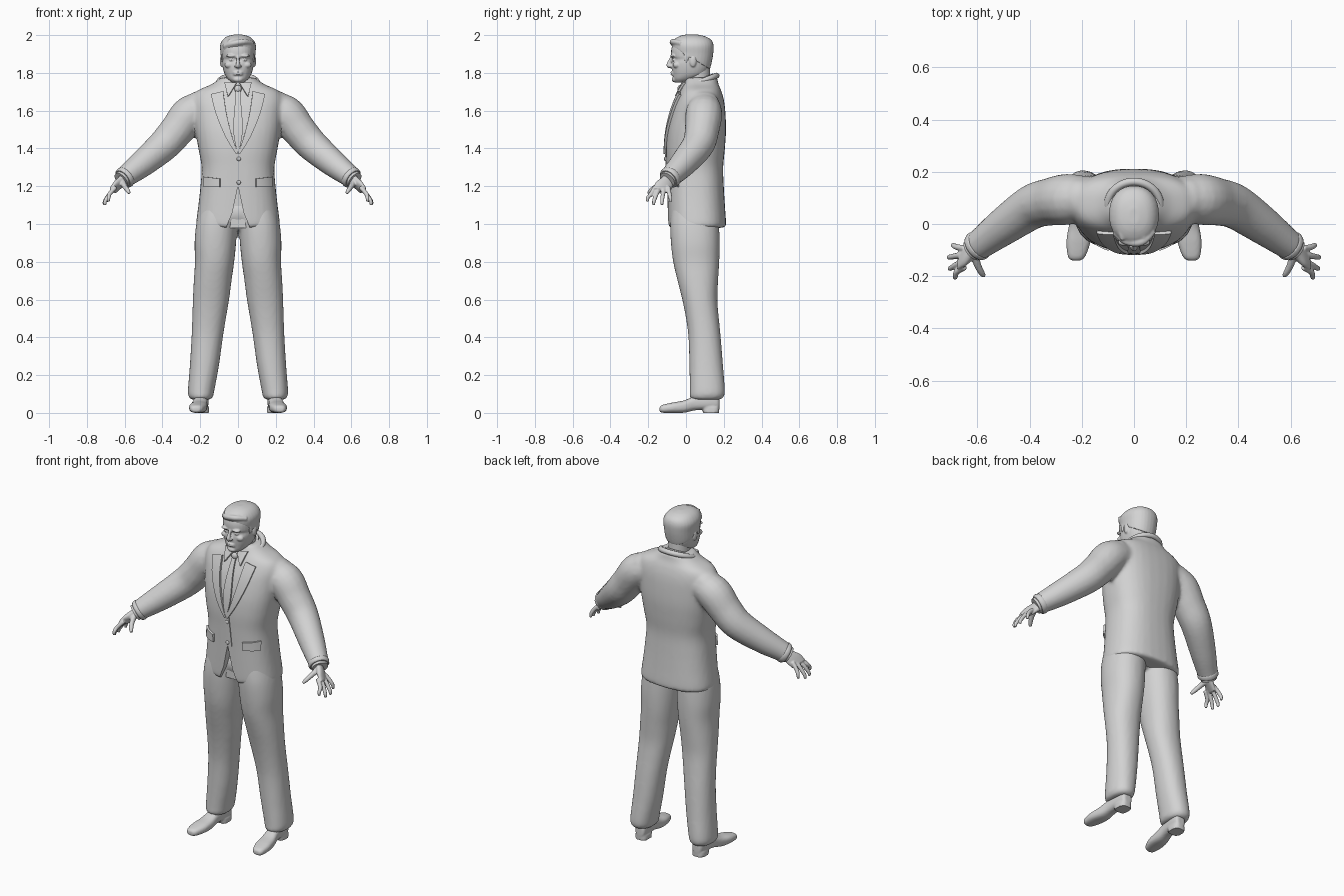
import bpy, bmesh, math
from mathutils import Vector, Matrix
from mathutils.bvhtree import BVHTree

cube = bpy.data.objects.get("Cube")
if cube:
    bpy.data.objects.remove(cube, do_unlink=True)

grey = bpy.data.materials.new("plain_grey")
grey.use_nodes = True
grey.diffuse_color = (0.65, 0.65, 0.65, 1)
grey.node_tree.nodes["Principled BSDF"].inputs["Base Color"].default_value = grey.diffuse_color
SIDES = (("left", 1), ("right", -1))


def spline(rows, k=5):
    out, last = [], len(rows) - 1
    for i in range(last):
        p = [rows[max(0, min(last, i + j))] for j in (-1, 0, 1, 2)]
        for step in range(k):
            t = step / k
            out.append([b + .5 * t * (c - a + t * (2*a - 5*b + 4*c - d + t * (3*b - a - 3*c + d)))
                        for a, b, c, d in zip(*p)])
    return out + [list(rows[-1])]


def oval(c, u, v, n=2, count=32):
    def power(w):
        return math.copysign(abs(w) ** (2 / n), w)
    angles = [2 * math.pi * i / count for i in range(count)]
    return [c + u * power(math.cos(a)) + v * power(math.sin(a)) for a in angles]


def skin(bm, rings):
    loops = [[bm.verts.new(p) for p in ring] for ring in rings]
    count = len(loops[0])
    for a, b in zip(loops, loops[1:]):
        for i in range(count):
            j = (i + 1) % count
            bm.faces.new((a[i], a[j], b[j], b[i]))
    bm.faces.new(loops[0])
    bm.faces.new(loops[-1])


# rows: z, centre x, half width, front y, back y
def loft(bm, rows, s=1, n=2.0):
    skin(bm, [oval(Vector((s * x, (f + b) / 2, z)), Vector((w, 0, 0)), Vector((0, (b - f) / 2, 0)), n)
              for z, x, w, f, b in spline(rows)])


# rows: x, y, z, radius
def tube(bm, rows, s=1, ref=(0, 1, 0)):
    rows = spline(rows)
    pts = [Vector((s * r[0], r[1], r[2])) for r in rows]
    rings = []
    for i, p in enumerate(pts):
        t = (pts[min(i + 1, len(pts) - 1)] - pts[max(i - 1, 0)]).normalized()
        u = t.cross(Vector(ref)).normalized()
        rings.append(oval(p, u * rows[i][3], t.cross(u) * rows[i][3], count=16))
    skin(bm, rings)


def ball(bm, c, r, s=1):
    place = Matrix.Translation((s * c[0], c[1], c[2])) @ Matrix.Diagonal((*r, 1))
    bmesh.ops.create_uvsphere(bm, u_segments=20, v_segments=12, radius=1, matrix=place)


def finish(bm, name, voxel=0, smooth=4, solid=0, cutter=None, angle=40):
    bmesh.ops.recalc_face_normals(bm, faces=bm.faces)
    mesh = bpy.data.meshes.new(name)
    bm.to_mesh(mesh)
    bm.free()
    obj = bpy.data.objects.new(name, mesh)
    bpy.context.collection.objects.link(obj)
    if voxel:
        m = obj.modifiers.new("fuse", "REMESH")
        m.mode, m.voxel_size = "VOXEL", voxel
        m = obj.modifiers.new("soften", "SMOOTH")
        m.factor, m.iterations = .5, smooth
    if solid:
        m = obj.modifiers.new("thickness", "SOLIDIFY")
        m.thickness, m.offset = solid, 0
    if cutter:
        m = obj.modifiers.new("opening", "BOOLEAN")
        m.operation, m.object = "DIFFERENCE", cutter
    dg = bpy.context.evaluated_depsgraph_get()
    obj.data = bpy.data.meshes.new_from_object(obj.evaluated_get(dg))
    obj.modifiers.clear()
    obj.data.materials.clear()
    obj.data.materials.append(grey)
    bpy.ops.object.select_all(action="DESELECT")
    obj.select_set(True)
    bpy.context.view_layer.objects.active = obj
    bpy.ops.object.shade_smooth_by_angle(angle=math.radians(angle))
    return obj


# Jacket with sleeves, open below the lower button
bm = bmesh.new()
skin(bm, [[Vector((x, y, z)) for x, z in ((0, 1.2), (.03, 1.06), (.075, .95), (-.075, .95), (-.03, 1.06))]
          for y in (-.3, -.055)])
cutter = finish(bm, "opening_cutter")
cutter.hide_render = True
bm = bmesh.new()
loft(bm, [(.98, 0, .214, -.088, .203), (1, 0, .222, -.095, .212), (1.1, 0, .21, -.098, .206),
          (1.2, 0, .199, -.1, .2), (1.3, 0, .193, -.103, .197), (1.4, 0, .21, -.106, .206),
          (1.5, 0, .226, -.098, .212), (1.6, 0, .235, -.075, .208), (1.66, 0, .238, -.052, .2),
          (1.705, 0, .215, -.03, .187), (1.74, 0, .14, -.012, .172), (1.775, 0, .09, .0, .165)], n=2.5)
for side, s in SIDES:
    ball(bm, (.212, .095, 1.642), (.062, .08, .06), s)
    tube(bm, [(.16, .1, 1.62, .08), (.25, .095, 1.585, .098), (.32, .085, 1.5, .092), (.39, .065, 1.42, .086),
              (.5, -.01, 1.325, .073), (.58, -.07, 1.262, .06), (.605, -.088, 1.243, .056)], s)
jacket = finish(bm, "jacket", .011, 5, cutter=cutter)
bpy.data.objects.remove(cutter, do_unlink=True)
surface = BVHTree.FromObject(jacket, bpy.context.evaluated_depsgraph_get())


# Cloth plate between two (x, z) edges, laid on the front of the jacket
def plate(name, edge_a, edge_b, s=1, lift=.004, thick=.008, cols=6):
    bm = bmesh.new()
    grid = []
    for a, b in zip(spline(edge_a, 4), spline(edge_b, 4)):
        row = []
        for i in range(cols + 1):
            x, z = (a[k] + (b[k] - a[k]) * i / cols for k in (0, 1))
            hit = surface.ray_cast(Vector((s * x, -1, z)), Vector((0, 1, 0)))[0]
            row.append(bm.verts.new((s * x, (hit.y if hit else 0) - lift, z)))
        grid.append(row)
    for r, q in zip(grid, grid[1:]):
        for i in range(cols):
            bm.faces.new((r[i], r[i + 1], q[i + 1], q[i]))
    return finish(bm, name, solid=thick)


for side, s in SIDES:
    plate(side + "_lapel", [(.0, 1.375), (.03, 1.46), (.06, 1.58), (.078, 1.7)],
          [(.01, 1.37), (.065, 1.46), (.115, 1.58), (.142, 1.685)], s, .006, .014)
    plate(side + "_pocket_flap", [(.095, 1.195), (.095, 1.24)], [(.178, 1.195), (.178, 1.25)], s, .006, .014)
    plate(side + "_shirt_collar_point", [(.008, 1.745), (.045, 1.685)], [(.072, 1.75), (.054, 1.675)], s, .01, .012)
plate("front_closure", [(-.012, 1.2), (-.012, 1.375)], [(.03, 1.2), (.015, 1.375)], 1, .002, .006)
plate("tie", [(-.004, 1.38), (-.025, 1.5), (-.012, 1.69), (-.018, 1.725)],
      [(.004, 1.38), (.025, 1.5), (.012, 1.69), (.018, 1.725)], 1, .006, .01)
bm = bmesh.new()
ball(bm, (0, -.032, 1.715), (.019, .014, .02))
finish(bm, "tie_knot")
for name, z in (("upper_button", 1.345), ("lower_button", 1.22)):
    bm = bmesh.new()
    y = surface.ray_cast(Vector((0, -1, z)), Vector((0, 1, 0)))[0].y
    ball(bm, (.004, y - .006, z), (.011, .006, .011))
    finish(bm, name)

# Collars and neck
bm = bmesh.new()
tube(bm, [(.1 * math.sin(t), .072 - .09 * math.cos(t), 1.75 - .036 * math.cos(t), .015)
          for t in [math.radians(a) for a in range(50, 311, 20)]], ref=(0, 0, 1))
finish(bm, "jacket_collar")
bm = bmesh.new()
skin(bm, [oval(Vector((0, .07, z)), Vector((w, 0, 0)), Vector((0, w + .008, .03)))
          for z, w in ((1.7, .078), (1.745, .074), (1.765, .069), (1.766, .06))])
finish(bm, "shirt_collar")
bm = bmesh.new()
loft(bm, [(1.68, 0, .07, -.005, .135), (1.74, 0, .062, -.005, .13), (1.84, 0, .062, -.01, .125)])
finish(bm, "neck")

# Head with facial features
bm = bmesh.new()
loft(bm, [(1.748, 0, .028, -.055, 0), (1.766, 0, .052, -.066, .05), (1.79, 0, .069, -.07, .1),
          (1.82, 0, .079, -.074, .12), (1.85, 0, .084, -.074, .127), (1.872, 0, .085, -.068, .132),
          (1.89, 0, .086, -.078, .136), (1.93, 0, .086, -.077, .138), (1.965, 0, .074, -.062, .125),
          (1.985, 0, .045, -.03, .09)], n=2.3)
tube(bm, [(0, -.075, 1.887, .007), (0, -.086, 1.862, .009), (0, -.092, 1.84, .012), (0, -.08, 1.831, .009)])
for z in (1.803, 1.792):
    ball(bm, (0, -.071, z), (.026, .011, .005))
ball(bm, (0, -.058, 1.765), (.027, .018, .015))
for side, s in SIDES:
    ball(bm, (.036, -.07, 1.89), (.027, .014, .008), s)
    ball(bm, (.033, -.062, 1.869), (.015, .011, .007), s)
    ball(bm, (.047, -.05, 1.842), (.025, .02, .018), s)
    ball(bm, (.012, -.084, 1.836), (.008, .009, .007), s)
    ball(bm, (.087, .037, 1.862), (.009, .018, .031), s)
finish(bm, "head", .0045, 2, angle=60)

# Swept hair, cut along a slanted hairline
bm = bmesh.new()
loft(bm, [(1.81, 0, .08, -.07, .124), (1.85, 0, .088, -.07, .135), (1.9, 0, .092, -.07, .144),
          (1.945, 0, .095, -.074, .146), (1.975, 0, .081, -.066, .133), (1.994, 0, .056, -.035, .1),
          (2.003, 0, .02, .0, .06)], n=2.2)
bmesh.ops.bisect_plane(bm, geom=bm.verts[:] + bm.edges[:] + bm.faces[:], plane_co=(0, -.07, 1.935),
                       plane_no=Vector((0, .1, .17)).normalized(), clear_inner=True)
bmesh.ops.holes_fill(bm, edges=[e for e in bm.edges if e.is_boundary])
tube(bm, [(-.075, -.03, 1.94, .012), (-.03, -.066, 1.955, .014), (.03, -.068, 1.965, .015), (.076, -.025, 1.957, .012)])
for x in (-.055, -.028, 0, .028):
    tube(bm, [(x + .012, -.06, 1.968, .01), (x, -.01, 1.992 - abs(x) * .3, .01), (x, .07, 1.988 - abs(x) * .3, .008)])
for side, s in SIDES:
    ball(bm, (.083, .002, 1.885), (.007, .014, .032), s)
finish(bm, "hair", .005, 2)

# Trousers
bm = bmesh.new()
ball(bm, (0, .05, 1.06), (.16, .115, .1))
for side, s in SIDES:
    loft(bm, [(1.1, .1, .1, -.075, .17), (1, .113, .108, -.084, .175), (.9, .12, .11, -.08, .178),
              (.8, .124, .104, -.068, .176), (.7, .134, .1, -.045, .17), (.6, .143, .096, -.02, .166),
              (.5, .153, .089, .0, .174), (.4, .163, .083, .013, .184), (.25, .178, .077, .018, .196),
              (.12, .195, .07, .02, .206), (.085, .197, .064, .02, .2), (.07, .197, .05, .035, .18)], s, 2.2)
finish(bm, "trousers", .011, 4)

for side, s in SIDES:
    # Shoe with raised arch and heel block; rows: y, x, half width, bottom, top
    bm = bmesh.new()
    shoe = [(-.14, .222, .016, .008, .03), (-.125, .22, .033, .001, .042), (-.07, .213, .046, .0, .055),
            (-.01, .206, .044, .001, .066), (.05, .199, .037, .014, .09), (.12, .193, .037, .018, .1),
            (.165, .19, .032, .018, .095), (.177, .19, .02, .022, .08)]
    skin(bm, [oval(Vector((s * x, y, (lo + hi) / 2)), Vector((w, 0, 0)), Vector((0, 0, (hi - lo) / 2)), 2.6)
              for y, x, w, lo, hi in spline(shoe)])
    loft(bm, [(0, .191, .039, .09, .176), (.015, .191, .038, .088, .176), (.03, .191, .037, .085, .176)], s, 3)
    finish(bm, side + "_shoe", .006, 2)

    # Hand: palm, four spread fingers and thumb
    bm = bmesh.new()
    palm = [(.585, -.075, 1.258, .032, .027), (.612, -.098, 1.23, .036, .025),
            (.638, -.117, 1.206, .045, .021), (.664, -.13, 1.176, .044, .014)]
    skin(bm, [oval(Vector((s * x, y, z)), Vector((-s * .25 * w, w, -.25 * w)), Vector((s * .75 * h, 0, .66 * h)))
              for x, y, z, w, h in spline(palm)])
    for base, tip, x, z in ((-.165, -.203, .685, 1.118), (-.141, -.17, .703, 1.1),
                            (-.117, -.127, .706, 1.1), (-.094, -.082, .692, 1.115)):
        tube(bm, [(.648, base, 1.195, .012), (.679, (base + tip) / 2, 1.16, .0115), (x, tip, z + .02, .01), (x + .001, tip, z, .007)], s)
    tube(bm, [(.612, -.115, 1.222, .017), (.6, -.155, 1.2, .014), (.585, -.185, 1.178, .012), (.574, -.2, 1.163, .008)], s)
    finish(bm, side + "_hand", .0045, 2, angle=60)

    # Shirt cuff and rolled sleeve edge
    bm = bmesh.new()
    tube(bm, [(.59, -.077, 1.254, .048), (.619, -.1, 1.231, .046)], s)
    finish(bm, side + "_shirt_cuff")
    bm = bmesh.new()
    tube(bm, [(.588, -.076, 1.256, .054), (.595, -.081, 1.25, .059), (.605, -.089, 1.242, .058), (.61, -.093, 1.238, .052)], s)
    finish(bm, side + "_sleeve_edge")
